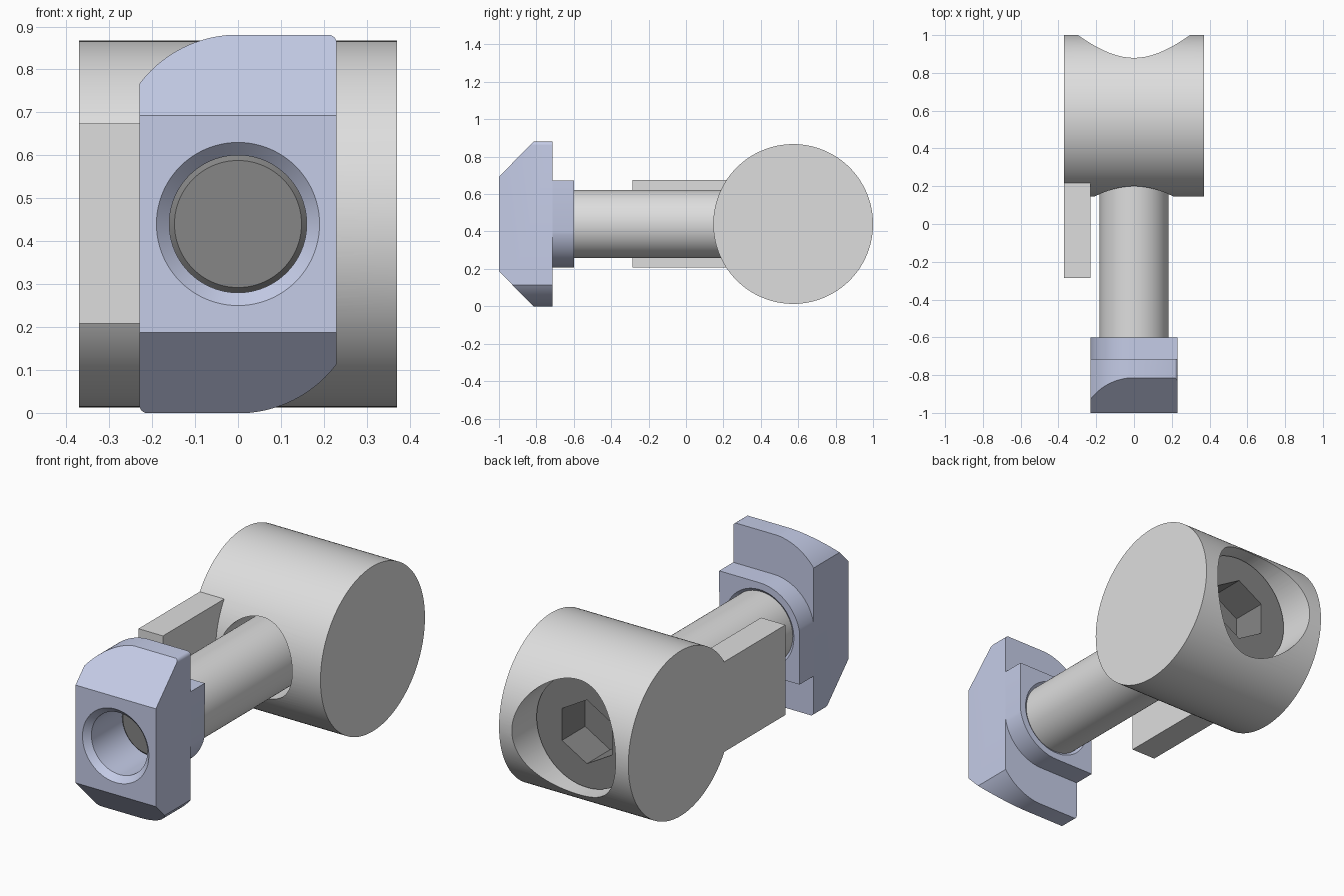
import bpy, bmesh
from math import sin, cos, pi, radians

cube = bpy.data.objects.get("Cube")
if cube:
    bpy.data.objects.remove(cube, do_unlink=True)

MID = 0.44      # height of the shared bolt axis
BARREL_Y = 0.573


def material(name, rgb):
    m = bpy.data.materials.new(name)
    m.use_nodes = True
    m.diffuse_color = (*rgb, 1)
    m.node_tree.nodes["Principled BSDF"].inputs["Base Color"].default_value = (*rgb, 1)
    return m


light_grey = material("light grey", (0.73, 0.73, 0.73))
dark_grey = material("dark grey", (0.24, 0.24, 0.24))
pale_blue = material("pale blue", (0.59, 0.64, 0.85))


def loft(name, rings, mat):
    """Closed solid through a list of equal rings of points."""
    bm = bmesh.new()
    loops = [[bm.verts.new(p) for p in ring] for ring in rings]
    for a, b in zip(loops, loops[1:]):
        for i in range(len(a)):
            j = (i + 1) % len(a)
            bm.faces.new((a[i], a[j], b[j], b[i]))
    bm.faces.new(loops[0])
    bm.faces.new(loops[-1])
    bmesh.ops.recalc_face_normals(bm, faces=bm.faces)
    me = bpy.data.meshes.new(name)
    bm.to_mesh(me)
    bm.free()
    me.materials.append(mat)
    ob = bpy.data.objects.new(name, me)
    bpy.context.collection.objects.link(ob)
    return ob


def turned(name, profile, mat, n=96):
    """Round solid about the bolt axis from (y, radius) pairs."""
    return loft(name, [[(r * sin(2 * pi * i / n), y, MID + r * cos(2 * pi * i / n))
                        for i in range(n)] for y, r in profile], mat)


def along_x(name, pts, x0, x1, mat):
    return loft(name, [[(x, y, z) for y, z in pts] for x in (x0, x1)], mat)


def along_y(name, pts, y0, y1, mat):
    return loft(name, [[(x, y, z) for x, z in pts] for y in (y0, y1)], mat)


def combine(ob, other, operation):
    mod = ob.modifiers.new(operation.lower(), 'BOOLEAN')
    mod.operation = operation
    mod.solver = 'EXACT'
    mod.object = other
    bpy.context.view_layer.objects.active = ob
    bpy.ops.object.modifier_apply(modifier=mod.name)
    bpy.data.objects.remove(other, do_unlink=True)


def arc(cx, cz, r, a0, a1, n):
    return [(cx + r * cos(radians(a0 + (a1 - a0) * i / n)),
             cz + r * sin(radians(a0 + (a1 - a0) * i / n))) for i in range(n + 1)]


def turn_half(pts):
    """Add the same outline half turned about the bolt axis."""
    return pts + [(-x, 2 * MID - z) for x, z in pts]


# Cross barrel with its flush locating key
barrel = along_x("cross_barrel", arc(BARREL_Y, MID, 0.427, 0, 360, 128)[:-1],
                 -0.37, 0.37, light_grey)
key = along_x("key", [(-0.285, 0.208), (0.4, 0.208), (0.4, 0.674), (-0.285, 0.674)],
              -0.37, -0.23, light_grey)
combine(barrel, key, 'UNION')
combine(barrel, turned("bolt_bore", [(0.0, 0.208), (0.45, 0.208), (0.45, 0.297), (1.1, 0.297)],
                       light_grey), 'DIFFERENCE')

# Slot nut: chamfered block trimmed to an outline with two opposite rounded corners
nut = along_x("slot_nut", [(-1, 0.187), (-0.815, 0), (-0.715, 0), (-0.715, 0.88),
                           (-0.815, 0.88), (-1, 0.693)], -0.3, 0.3, pale_blue)
outline = turn_half(arc(0.21, 0.861, 0.02, 0, 90, 6) + arc(0, 0.593, 0.288, 90, 143, 20))
# lift the small corner arc level with the block top
outline = [(x, z) for x, z in outline]
combine(nut, along_y("nut_outline", outline, -1.1, -0.6, pale_blue), 'INTERSECT')
neck = along_y("nut_neck", turn_half([(0.23, MID + 0.233)] + arc(0, MID, 0.233, 90, 170, 20)),
               -0.75, -0.6, pale_blue)
combine(nut, neck, 'UNION')
combine(nut, turned("nut_hole", [(-1.01, 0.2), (-0.97, 0.16), (-0.63, 0.16), (-0.59, 0.21)],
                    pale_blue), 'DIFFERENCE')

# Bolt: smooth shank, chamfered tip inside the nut, socket head inside the barrel
shank = turned("bolt_shank", [(-0.65, 0.183), (0.5, 0.183)], light_grey)
tip = turned("bolt_tip", [(-0.73, 0.148), (-0.715, 0.163), (-0.6, 0.163)], dark_grey)
head = turned("bolt_head", [(0.45, 0.288), (0.81, 0.288)], dark_grey)
combine(head, turned("hex_socket", [(0.62, 0.165), (0.9, 0.165)], dark_grey, 6), 'DIFFERENCE')

# Smooth round surfaces, keep hard edges
for ob in (barrel, nut, shank, tip, head):
    bpy.ops.object.select_all(action='DESELECT')
    ob.select_set(True)
    bpy.context.view_layer.objects.active = ob
    bpy.ops.object.shade_smooth_by_angle(angle=radians(25))
